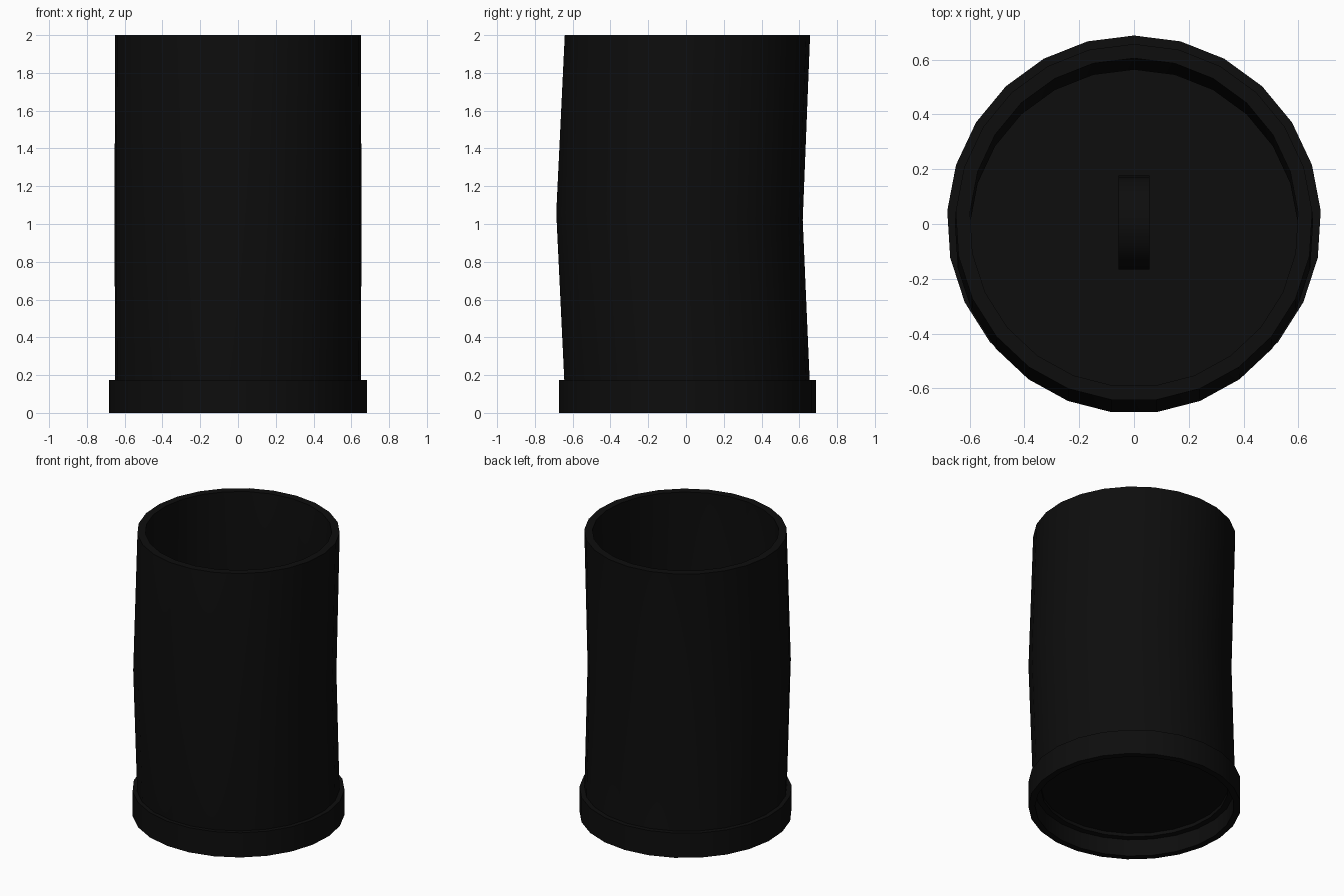
import bpy, bmesh, math

SIDES = 25

cube = bpy.data.objects.get("Cube")
if cube:
    bpy.data.objects.remove(cube, do_unlink=True)

black = bpy.data.materials.new("matte_black")
black.use_nodes = True
color = (0.004, 0.004, 0.004, 1)
black.diffuse_color = color
black.node_tree.nodes["Principled BSDF"].inputs["Base Color"].default_value = color


def finish(name, bm):
    """Turn a bmesh into a smooth shaded black object."""
    bmesh.ops.recalc_face_normals(bm, faces=bm.faces)
    mesh = bpy.data.meshes.new(name)
    bm.to_mesh(mesh)
    bm.free()
    mesh.materials.append(black)
    obj = bpy.data.objects.new(name, mesh)
    bpy.context.collection.objects.link(obj)
    bpy.ops.object.select_all(action="DESELECT")
    obj.select_set(True)
    bpy.context.view_layer.objects.active = obj
    bpy.ops.object.shade_smooth_by_angle(angle=math.radians(30))
    return obj


def loft(name, rings):
    """Closed loop of rings, each (radius, centre y, z, slope of z along y)."""
    bm = bmesh.new()
    loops = []
    for radius, cy, z, slope in rings:
        loop = []
        for i in range(SIDES):
            a = math.pi / 2 + math.tau * i / SIDES
            y = radius * math.sin(a)
            loop.append(bm.verts.new((radius * math.cos(a), cy + y, z + slope * y)))
        loops.append(loop)
    for low, high in zip(loops, loops[1:] + loops[:1]):
        for i in range(SIDES):
            j = (i + 1) % SIDES
            bm.faces.new((low[i], low[j], high[j], high[i]))
    return finish(name, bm)


# Slightly bent hollow tube: outer wall upwards, inner wall back down
loft("bent_tube", [
    (0.652, 0.005, 0.12, 0), (0.655, -0.037, 1.04, -0.03), (0.652, 0.005, 2.0, 0),
    (0.6, 0.005, 2.0, 0), (0.6, -0.037, 1.04, -0.03), (0.6, 0.005, 0.12, 0),
])

# Wider collar around the foot
loft("base_collar", [
    (0.683, 0.005, 0), (0.683, 0.005, 0.175), (0.64, 0.005, 0.175), (0.64, 0.005, 0),
] and [(r, 0.005, z, 0) for r, z in ((0.683, 0), (0.683, 0.175), (0.64, 0.175), (0.64, 0))])


def cylinder(name, radius, depth, location, sides, sideways=False):
    bm = bmesh.new()
    bmesh.ops.create_cone(bm, cap_ends=True, segments=sides,
                          radius1=radius, radius2=radius, depth=depth)
    obj = finish(name, bm)
    obj.location = location
    if sideways:
        obj.rotation_euler.y = math.pi / 2
    return obj


# Floor closing the tube, with a small upright disc standing on it
cylinder("inner_floor", 0.62, 0.03, (0, 0.005, 0.16), SIDES)
cylinder("centre_disc", 0.172, 0.112, (0, 0.005, 0.33), 24, sideways=True)
